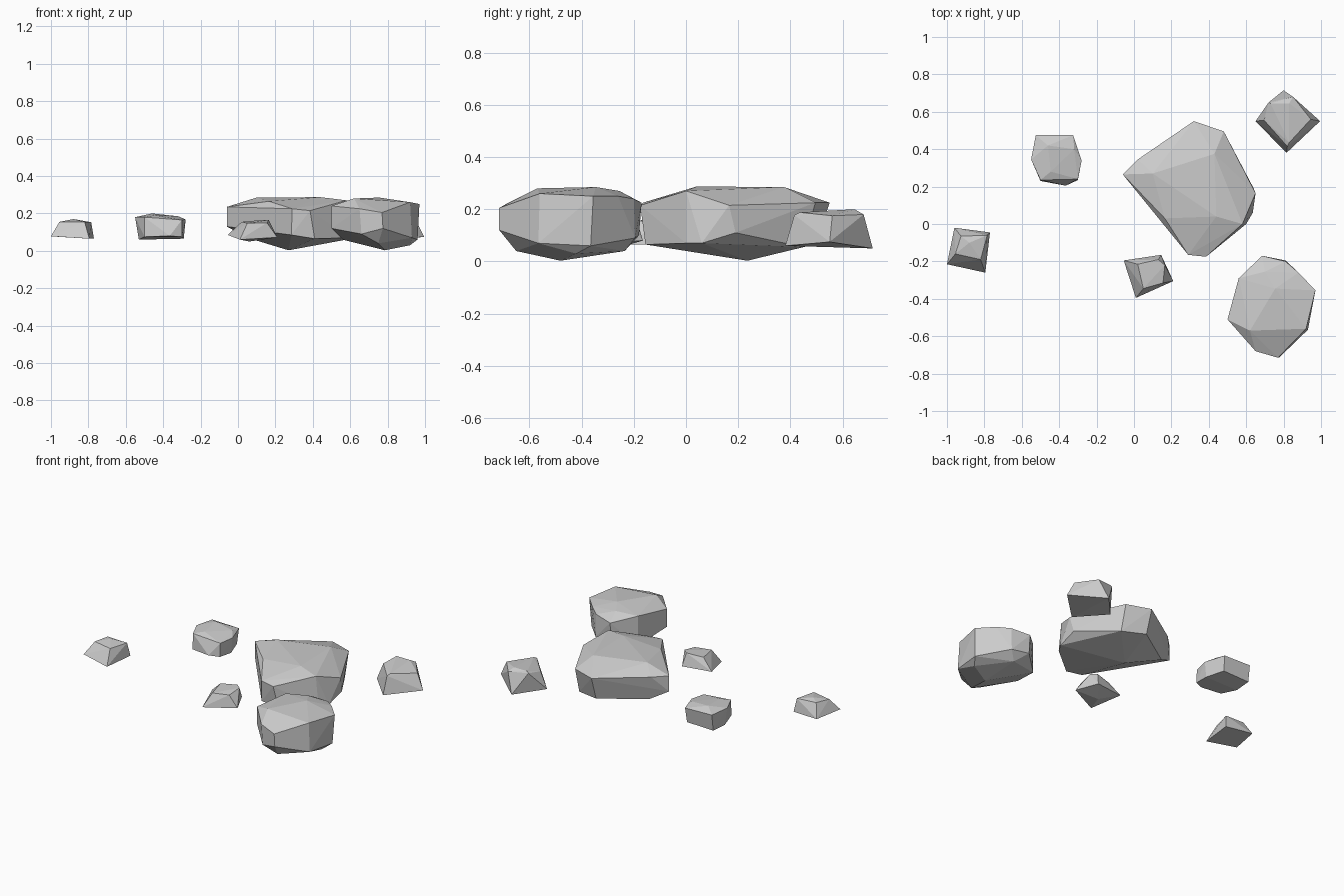
import bpy, bmesh


def rock(name, *rings):
    """Faceted stone: convex hull around a few rings of corner points."""
    bm = bmesh.new()
    for ring in rings:
        for p in ring:
            bm.verts.new(p)
    res = bmesh.ops.convex_hull(bm, input=bm.verts[:])
    loose = [v for v in bm.verts if not v.link_faces]
    bmesh.ops.delete(bm, geom=loose, context='VERTS')
    # merge nearly coplanar triangles into larger facets
    bmesh.ops.dissolve_limit(bm, angle_limit=0.05, verts=bm.verts[:], edges=bm.edges[:])
    bmesh.ops.recalc_face_normals(bm, faces=bm.faces[:])
    me = bpy.data.meshes.new(name)
    bm.to_mesh(me)
    bm.free()
    ob = bpy.data.objects.new(name, me)
    bpy.context.collection.objects.link(ob)
    return ob


# Largest boulder: crown, shoulder ring, foot ring, lowest point
rock("large_boulder",
     [(.10, .27, .285), (.43, .375, .285), (.44, .04, .287), (.58, 0, .27), (.165, .03, .265)],
     [(-.06, .265, .235), (.02, .345, .235), (.32, .55, .225), (.48, .495, .225),
      (.65, .165, .215), (.385, -.175, .215), (.29, -.165, .225)],
     [(-.06, .265, .13), (.285, -.155, .085), (.41, -.155, .065), (.60, 0, .07),
      (.635, .06, .07), (.64, .19, .11), (.48, .45, .055), (.32, .50, .07), (.05, .32, .07)],
     [(.27, .235, .003)])

# Second boulder
rock("medium_boulder",
     [(.755, -.345, .285), (.62, -.57, .28), (.70, -.255, .27), (.785, -.60, .255), (.92, -.56, .26)],
     [(.685, -.17, .225), (.81, -.20, .24), (.88, -.26, .25), (.97, -.355, .25),
      (.77, -.715, .205), (.65, -.68, .225), (.50, -.51, .24), (.56, -.29, .26)],
     [(.685, -.18, .10), (.81, -.195, .09), (.96, -.365, .06), (.93, -.565, .07),
      (.775, -.715, .12), (.66, -.68, .09), (.50, -.51, .12), (.56, -.29, .06),
      (.76, -.235, .04), (.92, -.42, .03), (.75, -.65, .04)],
     [(.785, -.48, .003)])

# Tapered stone at back right
rock("back_right_stone",
     [(.73, .645, .20), (.83, .645, .20), (.83, .435, .188)],
     [(.695, .555, .175), (.72, .65, .19), (.85, .68, .18), (.945, .56, .175), (.82, .415, .178)],
     [(.80, .715, .05), (.995, .55, .075), (.815, .38, .06), (.65, .55, .065)])

# Rounded stone at back left
rock("back_left_stone",
     [(-.46, .42, .20), (-.445, .28, .19), (-.32, .40, .185)],
     [(-.525, .475, .175), (-.325, .475, .17), (-.28, .34, .168), (-.30, .24, .165),
      (-.50, .235, .18), (-.55, .345, .18)],
     [(-.525, .46, .065), (-.33, .46, .07), (-.29, .34, .065), (-.30, .235, .075),
      (-.365, .205, .08), (-.50, .23, .075), (-.53, .345, .06)])

# Small wedge at far left
rock("far_left_stone",
     [(-.88, -.10, .17)],
     [(-.925, -.065, .16), (-.785, -.06, .153), (-.82, -.19, .155), (-.955, -.16, .155)],
     [(-.96, -.02, .075), (-.77, -.045, .065), (-.795, -.26, .065), (-1, -.215, .078)])

# Small wedge at front centre
rock("front_stone",
     [(.02, -.215, .155), (.13, -.19, .165), (.165, -.22, .165), (.155, -.315, .15), (.05, -.345, .148)],
     [(-.055, -.195, .085), (.145, -.165, .08), (.21, -.305, .072), (.01, -.395, .06)],
     [(.06, -.27, .05)])
